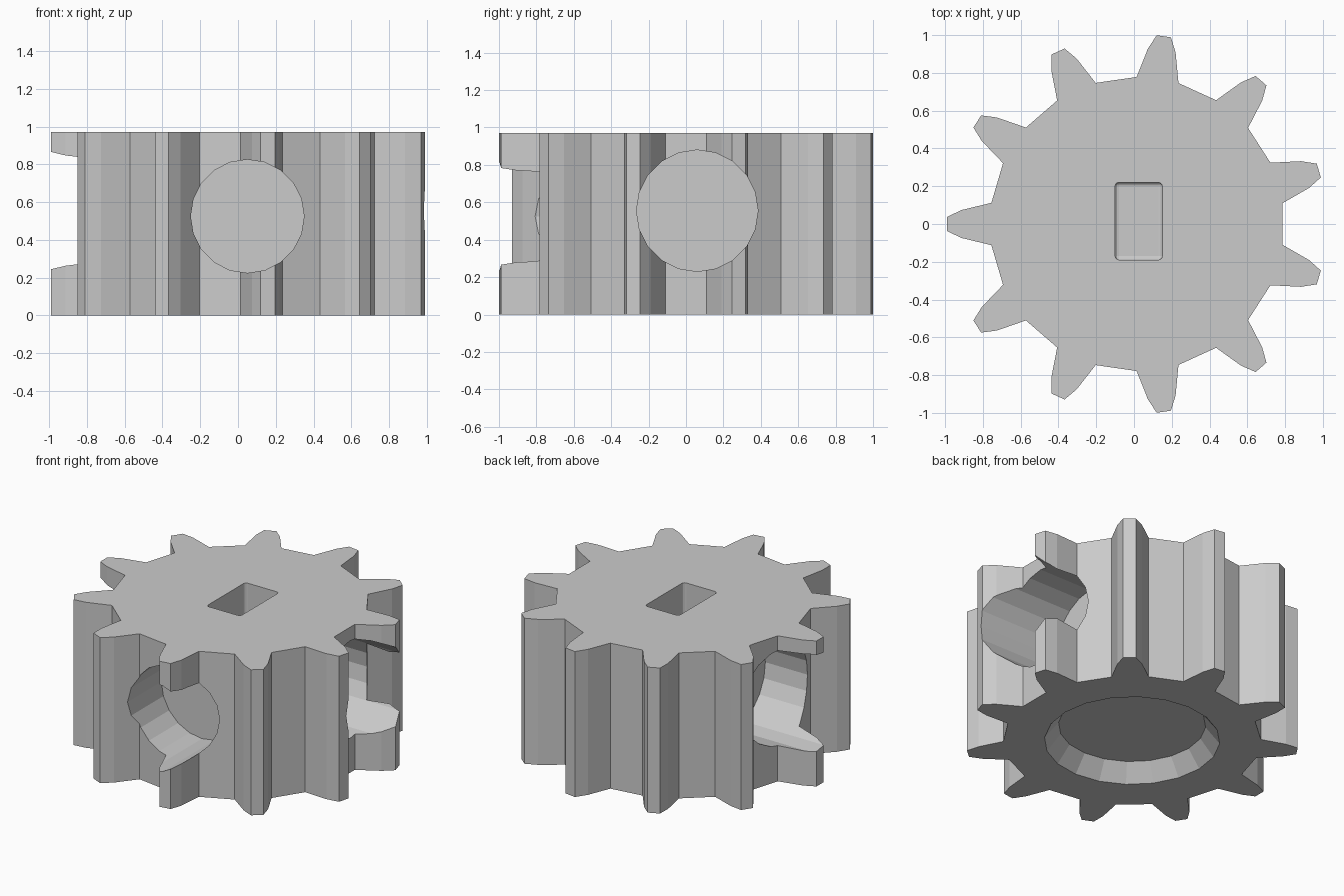
import bpy, bmesh, math
from mathutils import Matrix, Vector

HEIGHT = 0.97
TEETH = 11
AXIS_X = 0.015      # gear axis, offset so the odd tooth count is centred by its bounds
SIDES = 20

cube = bpy.data.objects.get("Cube")
if cube:
    bpy.data.objects.remove(cube, do_unlink=True)

gray = bpy.data.materials.new("plain gray")
gray.use_nodes = True
gray.diffuse_color = (0.6, 0.6, 0.6, 1)
gray.node_tree.nodes["Principled BSDF"].inputs["Base Color"].default_value = (0.6, 0.6, 0.6, 1)


def add_object(name, bm):
    bmesh.ops.recalc_face_normals(bm, faces=bm.faces)
    mesh = bpy.data.meshes.new(name)
    bm.to_mesh(mesh)
    bm.free()
    mesh.materials.append(gray)
    obj = bpy.data.objects.new(name, mesh)
    bpy.context.collection.objects.link(obj)
    return obj


def cylinder_cutter(name, start, end, r_start, r_end):
    """Cylinder or frustum running from start to end."""
    start, end = Vector(start), Vector(end)
    axis = end - start
    bm = bmesh.new()
    turn = axis.to_track_quat('Z', 'Y').to_matrix().to_4x4()
    bmesh.ops.create_cone(bm, cap_ends=True, segments=SIDES, radius1=r_start, radius2=r_end,
                          depth=axis.length,
                          matrix=Matrix.Translation((start + end) / 2) @ turn)
    return add_object(name, bm)


# Toothed body: one tooth outline repeated around the axis, then extruded
half_tooth = [(0.77, 0.112), (0.928, 0.074), (1.004, 0.038)]
tooth = [(r, -t) for r, t in half_tooth] + list(reversed(half_tooth))
bm = bmesh.new()
outline = []
for i in range(TEETH):
    turn = Matrix.Rotation(math.pi + i * math.tau / TEETH, 3, 'Z')
    for r, t in tooth:
        outline.append(bm.verts.new(turn @ Vector((r, t, 0)) + Vector((AXIS_X, 0, 0))))
base = bm.faces.new(outline)
top = bmesh.ops.extrude_face_region(bm, geom=[base])
bmesh.ops.translate(bm, vec=(0, 0, HEIGHT),
                    verts=[v for v in top["geom"] if isinstance(v, bmesh.types.BMVert)])
gear = add_object("gear_body", bm)

# Blind round holes in the front and both sides, and the conical recess underneath
cutters = [
    cylinder_cutter("front_hole_cutter", (0.05, -1.2, 0.525), (0.05, -0.45, 0.525), 0.3, 0.3),
    cylinder_cutter("bottom_recess_cutter", (AXIS_X, 0, -0.11), (AXIS_X, 0, 0.11), 0.615, 0.445),
]
for side, name in ((1, "left_hole_cutter"), (-1, "right_hole_cutter")):
    cutters.append(cylinder_cutter(name, (side * 1.2, 0.06, 0.555),
                                   (side * 0.4, 0.06, 0.555), 0.325, 0.325))

# Rounded rectangular pocket in the top
bm = bmesh.new()
bmesh.ops.create_cube(bm, size=1, matrix=Matrix.Translation((0.025, 0.015, HEIGHT))
                      @ Matrix.Diagonal((0.25, 0.41, 0.7, 1)))
bmesh.ops.bevel(bm, geom=bm.edges[:], offset=0.02, segments=3, profile=0.5, affect='EDGES')
cutters.append(add_object("top_pocket_cutter", bm))

# Cut everything out of the body
bpy.context.view_layer.objects.active = gear
for cutter in cutters:
    mod = gear.modifiers.new(cutter.name, 'BOOLEAN')
    mod.operation = 'DIFFERENCE'
    mod.solver = 'EXACT'
    mod.object = cutter
    cutter.hide_render = True
    bpy.ops.object.modifier_apply(modifier=mod.name)
    bpy.data.objects.remove(cutter, do_unlink=True)
